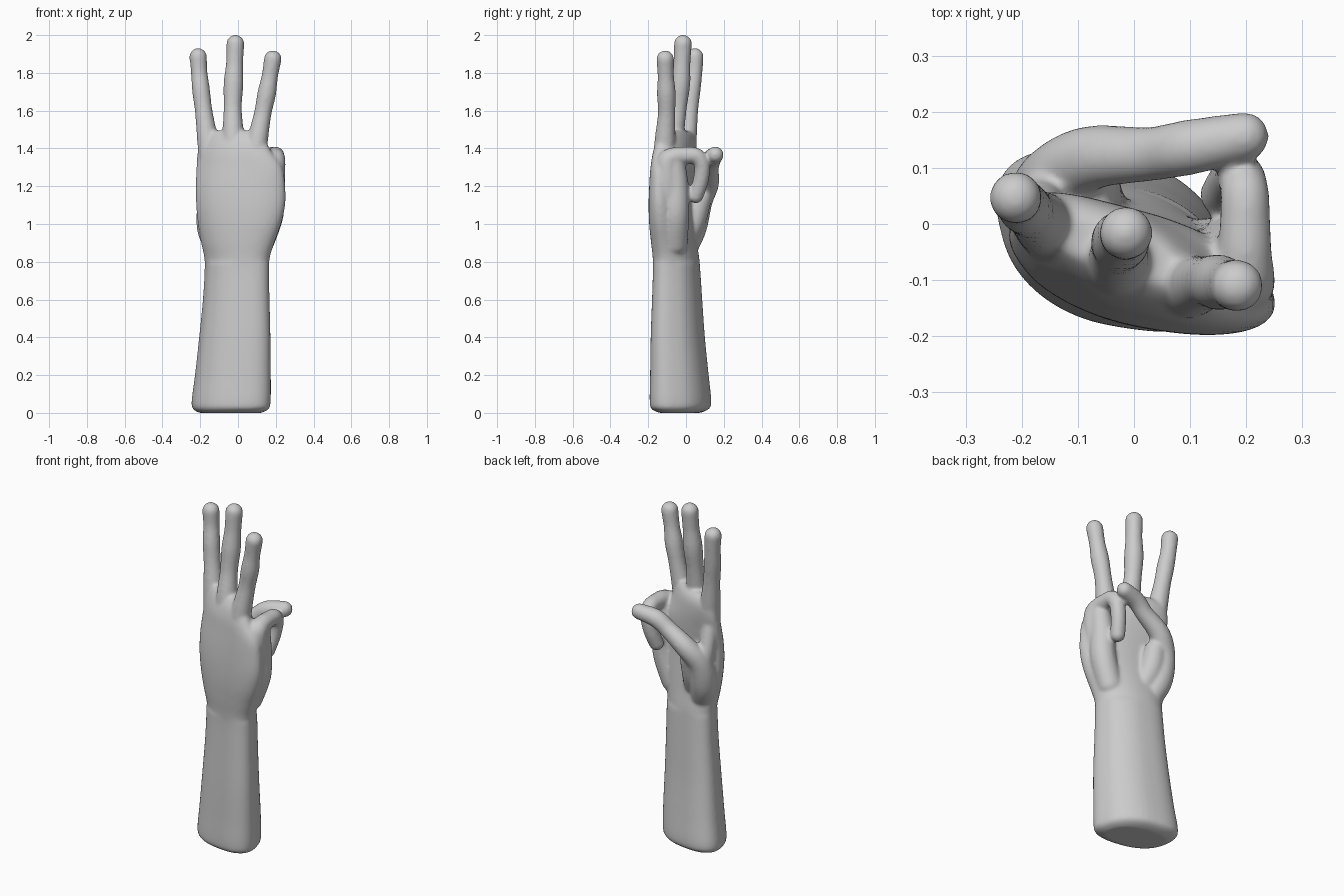
import bpy, bmesh
from math import sin, cos, pi, copysign
from mathutils import Vector, Matrix

bm = bmesh.new()


def power(v, p):
    return copysign(abs(v) ** p, v)


def catmull(a, b, c, d, t):
    return 0.5 * (2 * b + (c - a) * t + (2 * a - 5 * b + 4 * c - d) * t * t
                  + (3 * b - a - 3 * c + d) * t ** 3)


def smooth_path(points, steps):
    """Catmull-Rom interpolation of rows of numbers."""
    pts = [Vector(q) for q in points]
    pts = [pts[0]] + pts + [pts[-1]]
    out = [catmull(*pts[k:k + 4], s / steps) for k in range(len(pts) - 3) for s in range(steps)]
    return out + [pts[-1]]


def loft(sections, n=48):
    """Skin a stack of tilted rounded sections: z, x0, x1, y0, y1, tilt."""
    rings = []
    for z, x0, x1, y0, y1, tilt in smooth_path(sections, 4):
        p = 0.85 if z < 0.8 else 0.93
        ring = []
        for i in range(n):
            t = 2 * pi * i / n
            ring.append(bm.verts.new(((x0 + x1) / 2 + (x1 - x0) / 2 * power(cos(t), p),
                                      (y0 + y1) / 2 + (y1 - y0) / 2 * power(sin(t - tilt), p), z)))
        rings.append(ring)
    for a, b in zip(rings, rings[1:]):
        for i in range(n):
            j = (i + 1) % n
            bm.faces.new((a[i], a[j], b[j], b[i]))
    bm.faces.new(rings[0][::-1])
    bm.faces.new(rings[-1])


def digit(points, steps=12):
    """Sweep a ball of varying radius along a smooth path: x, y, z, radius."""
    for q in smooth_path(points, steps):
        bmesh.ops.create_icosphere(bm, subdivisions=3, radius=q[3],
                                   matrix=Matrix.Translation(q.to_3d()))


# forearm, wrist and palm
loft([
    (0.00, -0.205, 0.125, -0.14, 0.075, 0.38),
    (0.02, -0.238, 0.162, -0.182, 0.12, 0.38),
    (0.06, -0.246, 0.173, -0.192, 0.134, 0.38),
    (0.20, -0.228, 0.174, -0.19, 0.12, 0.38),
    (0.40, -0.206, 0.172, -0.187, 0.10, 0.4),
    (0.60, -0.186, 0.167, -0.18, 0.086, 0.4),
    (0.75, -0.177, 0.165, -0.175, 0.076, 0.4),
    (0.82, -0.178, 0.168, -0.176, 0.07, 0.4),
    (0.90, -0.195, 0.192, -0.185, 0.058, 0.42),
    (1.00, -0.212, 0.228, -0.195, 0.045, 0.46),
    (1.10, -0.222, 0.25, -0.198, 0.035, 0.5),
    (1.20, -0.224, 0.25, -0.195, 0.035, 0.55),
    (1.30, -0.22, 0.235, -0.188, 0.045, 0.62),
    (1.38, -0.214, 0.18, -0.175, 0.055, 0.68),
    (1.44, -0.202, 0.145, -0.155, 0.055, 0.75),
    (1.475, -0.185, 0.12, -0.13, 0.04, 0.8),
    (1.495, -0.16, 0.09, -0.105, 0.015, 0.85),
])

# index finger
digit([(-0.145, -0.02, 1.24, 0.055), (-0.16, 0.0, 1.43, 0.056), (-0.182, 0.018, 1.60, 0.047),
       (-0.196, 0.03, 1.71, 0.048), (-0.205, 0.043, 1.80, 0.044), (-0.211, 0.047, 1.885, 0.047)])
# middle finger
digit([(-0.02, -0.08, 1.24, 0.06), (-0.025, -0.07, 1.44, 0.059), (-0.028, -0.045, 1.61, 0.049),
       (-0.024, -0.03, 1.74, 0.053), (-0.018, -0.022, 1.85, 0.046), (-0.014, -0.016, 1.954, 0.048)])
# ring finger
digit([(0.08, -0.115, 1.24, 0.06), (0.10, -0.112, 1.42, 0.057), (0.13, -0.103, 1.58, 0.047),
       (0.152, -0.104, 1.69, 0.05), (0.168, -0.107, 1.78, 0.044), (0.184, -0.11, 1.873, 0.047)])
# folded little finger
digit([(0.14, -0.09, 0.98, 0.07), (0.178, -0.095, 1.18, 0.067), (0.193, -0.10, 1.32, 0.059),
       (0.197, -0.06, 1.357, 0.05), (0.198, 0.0, 1.363, 0.046), (0.197, 0.057, 1.358, 0.044),
       (0.189, 0.085, 1.31, 0.043), (0.175, 0.078, 1.23, 0.042), (0.158, 0.052, 1.15, 0.041)])
# fleshy outer edge of the palm
digit([(0.12, -0.06, 0.90, 0.07), (0.17, -0.055, 1.05, 0.072), (0.178, -0.052, 1.20, 0.066),
       (0.188, -0.06, 1.33, 0.055)])
# thumb reaching across the palm
digit([(-0.10, -0.01, 0.86, 0.065), (-0.143, 0.035, 0.98, 0.075), (-0.142, 0.075, 1.12, 0.066),
       (-0.08, 0.117, 1.215, 0.058), (0.03, 0.125, 1.295, 0.049), (0.10, 0.137, 1.345, 0.05),
       (0.197, 0.156, 1.367, 0.044)])
# thumb muscle
digit([(-0.05, -0.02, 0.90, 0.06), (-0.085, 0.035, 1.02, 0.07), (-0.085, 0.075, 1.13, 0.06)])
# web between thumb and index finger
digit([(-0.14, 0.05, 1.08, 0.06), (-0.165, 0.045, 1.18, 0.046), (-0.165, 0.01, 1.32, 0.045)])

mesh = bpy.data.meshes.new("hand")
bm.to_mesh(mesh)
bm.free()
hand = bpy.data.objects.new("hand", mesh)
bpy.context.collection.objects.link(hand)

# fuse the parts into one smooth skin
fuse = hand.modifiers.new("fuse", 'REMESH')
fuse.mode = 'VOXEL'
fuse.voxel_size = 0.008
fuse.use_smooth_shade = True
soften = hand.modifiers.new("soften", 'SMOOTH')
soften.factor = 0.5
soften.iterations = 12
